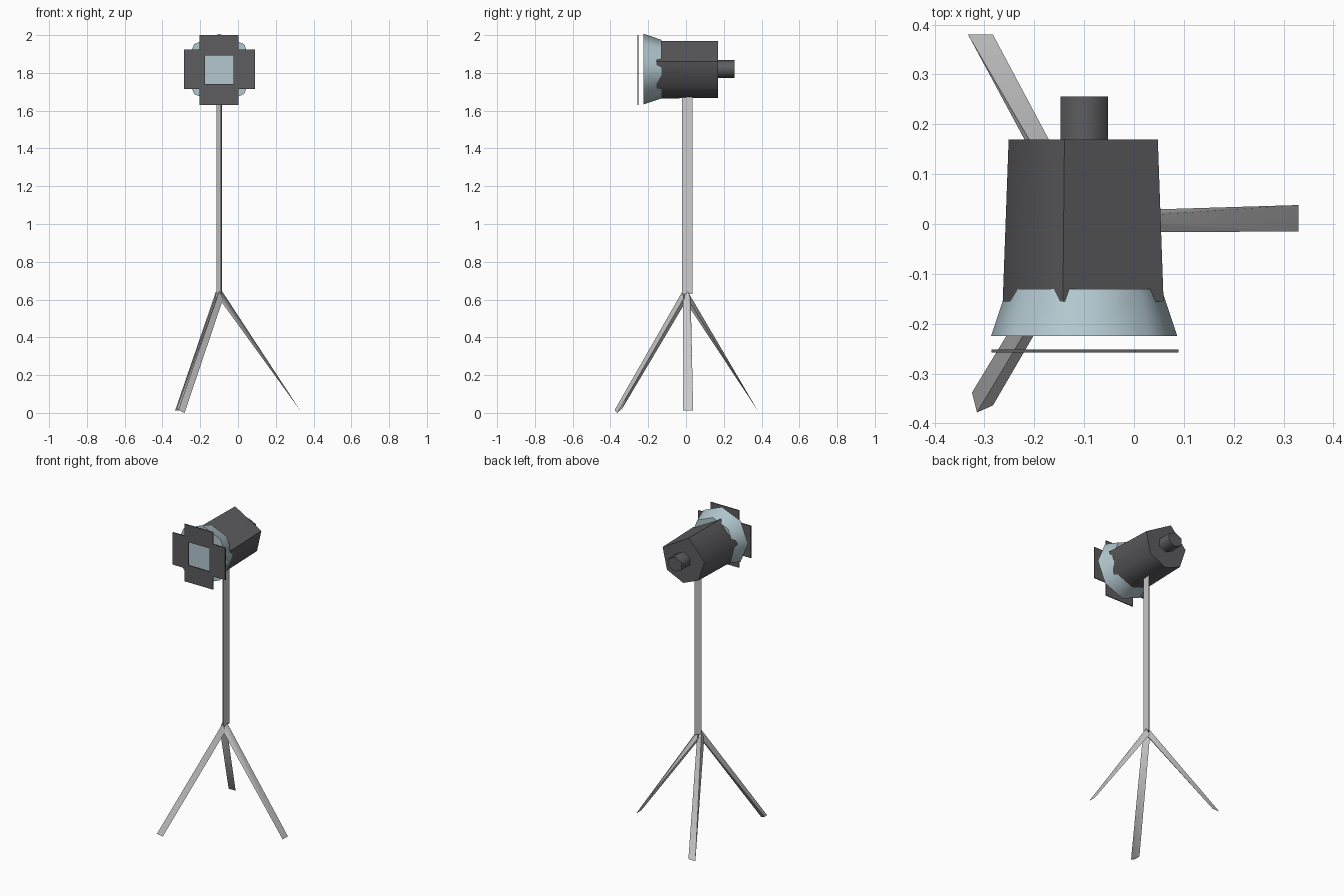
import bpy, bmesh
from math import sin, cos, radians
from mathutils import Vector, Matrix

if "Cube" in bpy.data.objects:
    bpy.data.objects.remove(bpy.data.objects["Cube"])

CX, CZ = -0.10, 1.82          # lamp axis


def mat(name, col):
    m = bpy.data.materials.new(name)
    m.diffuse_color = (*col, 1)
    m.use_nodes = True
    m.node_tree.nodes["Principled BSDF"].inputs["Base Color"].default_value = m.diffuse_color
    return m


dark = mat("dark_metal", (0.11, 0.11, 0.12))
pale = mat("pale_blue", (0.45, 0.58, 0.63))


def hull(name, pts, material=None, angle=50):
    """Convex low-poly solid from end sections."""
    bm = bmesh.new()
    for p in pts:
        bm.verts.new(p)
    bmesh.ops.convex_hull(bm, input=bm.verts[:])
    bmesh.ops.dissolve_limit(bm, angle_limit=radians(0.5),
                             verts=bm.verts[:], edges=bm.edges[:])
    bmesh.ops.recalc_face_normals(bm, faces=bm.faces[:])
    me = bpy.data.meshes.new(name)
    bm.to_mesh(me)
    bm.free()
    ob = bpy.data.objects.new(name, me)
    bpy.context.collection.objects.link(ob)
    if material:
        me.materials.append(material)
    bpy.ops.object.select_all(action='DESELECT')
    ob.select_set(True)
    bpy.context.view_layer.objects.active = ob
    bpy.ops.object.shade_smooth_by_angle(angle=radians(angle))
    return ob


def ring(y, angles, rx, rz):
    return [(CX + rx * cos(radians(a)), y, CZ + rz * sin(radians(a))) for a in angles]


# lamp housing: uneven six-sided barrel
barrel = [105, 15, -40, -90, -135, 172]
hull("lamp_housing", ring(-0.155, barrel, 0.165, 0.155)
     + ring(0.17, barrel, 0.153, 0.153), dark, 70)

# flared hood with closed front lens
octagon = [45 * i for i in range(8)]
hull("lamp_hood", ring(-0.225, octagon, 0.187, 0.187)
     + ring(-0.13, octagon, 0.155, 0.155), pale)

# rear knob
hexagon = [30 + 60 * i for i in range(6)]
hull("rear_knob", ring(0.165, hexagon, 0.055, 0.048)
     + ring(0.256, hexagon, 0.055, 0.048), dark, 65)

# four barn doors in front of the lens
for name, dx, dz, hx, hz in (("left_door", -0.130, 0, 0.056, 0.104),
                             ("right_door", 0.133, 0, 0.056, 0.104),
                             ("top_door", 0, 0.126, 0.103, 0.055),
                             ("bottom_door", 0, -0.134, 0.103, 0.055)):
    hull(name, [(CX + dx + sx * hx, -0.255 + sy * 0.003, CZ + dz + sz * hz)
                for sx in (-1, 1) for sy in (-1, 1) for sz in (-1, 1)], dark)

# centre pole: slim three-sided bar
hull("centre_pole", [(x, y, z) for z in (0.63, 1.68)
                     for x, y in ((-0.114, 0.004), (-0.086, 0.034), (-0.090, -0.020))])

# tripod legs: triangular at the top, feet cut to an edge or small triangle
top = [Vector((0.015, 0.010, 0.645)), Vector((0, -0.017, 0.605)), Vector((0, 0.025, 0.605))]
feet = (("right_leg", 0, [(0.33, -0.015, 0.012), (0.33, 0.038, 0.012)]),
        ("back_leg", 120, [(-0.333, 0.38, 0.012), (-0.283, 0.38, 0.012)]),
        ("front_leg", 240, [(-0.325, -0.338, 0.022), (-0.315, -0.378, 0.015),
                            (-0.283, -0.364, 0.0)]))
for name, a, foot in feet:
    rot = Matrix.Rotation(radians(a), 3, 'Z')
    hull(name, [rot @ p + Vector((CX, 0, 0)) for p in top] + foot, None, 70)
